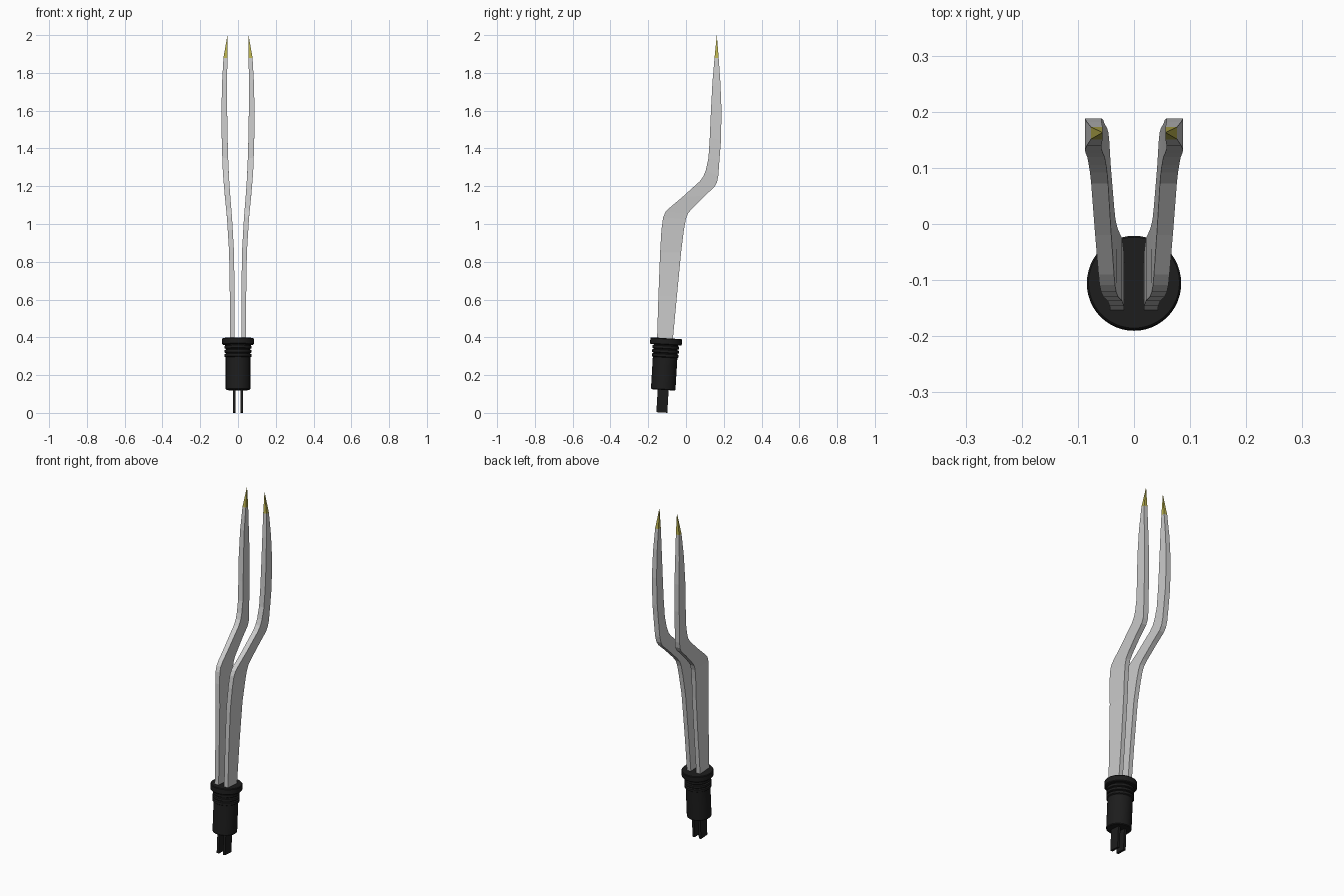
import bpy, bmesh, math
from mathutils import Matrix

if "Cube" in bpy.data.objects:
    bpy.data.objects.remove(bpy.data.objects["Cube"])

TILT = math.radians(3.4)
BASE = Matrix.Translation((0, -0.128, 0.002)) @ Matrix.Rotation(-TILT, 4, 'X')


def material(name, color):
    m = bpy.data.materials.new(name)
    m.diffuse_color = color
    m.use_nodes = True
    m.node_tree.nodes["Principled BSDF"].inputs["Base Color"].default_value = m.diffuse_color
    return m


BLACK = material("black_plastic", (0.012, 0.012, 0.012, 1))
GOLD = material("gold", (0.50, 0.45, 0.08, 1))


def finish(name, bm, mat=None, mirror=False):
    bmesh.ops.recalc_face_normals(bm, faces=bm.faces)
    me = bpy.data.meshes.new(name)
    bm.to_mesh(me)
    bm.free()
    ob = bpy.data.objects.new(name, me)
    bpy.context.collection.objects.link(ob)
    if mat:
        me.materials.append(mat)
    if mirror:
        ob.modifiers.new("mirror", 'MIRROR')
    return ob


def lerp_table(table, z):
    for a, b in zip(table, table[1:]):
        if z <= b[0]:
            t = (z - a[0]) / (b[0] - a[0])
            return [p + (q - p) * t for p, q in zip(a[1:], b[1:])]
    return table[-1][1:]


# Arm spread: z, inner x, outer x
SPREAD = [(0.3, 0.017, 0.042), (0.6, 0.018, 0.043), (0.85, 0.021, 0.047),
          (1.04, 0.032, 0.059), (1.16, 0.042, 0.071), (1.27, 0.049, 0.080),
          (1.4, 0.054, 0.085), (1.55, 0.057, 0.088), (1.68, 0.058, 0.087),
          (1.78, 0.058, 0.083), (1.88, 0.056, 0.077)]

# Arm side outline: front y, front z, back y, back z
SIDE = [(-0.156, 0.30, -0.078, 0.30), (-0.146, 0.62, -0.048, 0.62),
        (-0.137, 0.85, -0.026, 0.85), (-0.130, 0.97, -0.011, 0.97),
        (-0.121, 1.035, -0.001, 1.025), (-0.109, 1.063, 0.010, 1.055),
        (-0.090, 1.083, 0.030, 1.080), (-0.020, 1.142, 0.100, 1.150),
        (0.072, 1.225, 0.150, 1.195), (0.092, 1.252, 0.164, 1.220),
        (0.105, 1.285, 0.171, 1.255), (0.119, 1.35, 0.177, 1.34),
        (0.126, 1.46, 0.185, 1.44), (0.132, 1.60, 0.188, 1.60),
        (0.140, 1.75, 0.182, 1.75), (0.151, 1.88, 0.173, 1.88)]


def section(bm, yf, zf, yb, zb):
    fi, fo = lerp_table(SPREAD, zf)
    bi, bo = lerp_table(SPREAD, zb)
    return [bm.verts.new(p) for p in
            ((fi, yf, zf), (fo, yf, zf), (bo, yb, zb), (bi, yb, zb))]


# Two bent flat arms
bm = bmesh.new()
rings = [section(bm, *s) for s in SIDE]
for a, b in zip(rings, rings[1:]):
    for i in range(4):
        j = (i + 1) % 4
        bm.faces.new((a[i], a[j], b[j], b[i]))
bm.faces.new(rings[0])
bm.faces.new(rings[-1])
finish("arms", bm, mirror=True)

# Gold pointed tips
bm = bmesh.new()
ring = section(bm, *SIDE[-1])
apex = bm.verts.new((0.056, 0.163, 2.0))
for i in range(4):
    bm.faces.new((ring[i], ring[(i + 1) % 4], apex))
finish("tips", bm, GOLD, mirror=True)

# Ribbed grip with flange, turned around its tilted axis
profile = [(0, 0.12), (0.061, 0.12), (0.065, 0.124), (0.065, 0.292)]
for z in (0.296, 0.318, 0.340):
    profile += [(0.071, z), (0.071, z + 0.013), (0.064, z + 0.016), (0.064, z + 0.019)]
profile += [(0.080, 0.359), (0.084, 0.363), (0.084, 0.390), (0.081, 0.394), (0, 0.394)]
bm = bmesh.new()
vs = [bm.verts.new((r, 0, z)) for r, z in profile]
es = [bm.edges.new(e) for e in zip(vs, vs[1:])]
bmesh.ops.spin(bm, geom=vs + es, cent=(0, 0, 0), axis=(0, 0, 1),
               angle=math.tau, steps=48, use_duplicate=False)
bmesh.ops.remove_doubles(bm, verts=bm.verts, dist=1e-5)
bmesh.ops.transform(bm, matrix=BASE, verts=bm.verts)
grip = finish("grip", bm, BLACK)
bpy.context.view_layer.objects.active = grip
grip.select_set(True)
bpy.ops.object.shade_smooth_by_angle(angle=math.radians(30))

# Two flat connector prongs
bm = bmesh.new()
bmesh.ops.create_cube(bm, size=1, matrix=BASE @ Matrix.Translation((0.020, 0, 0.07))
                      @ Matrix.Diagonal((0.014, 0.058, 0.14, 1)))
finish("prongs", bm, BLACK, mirror=True)
